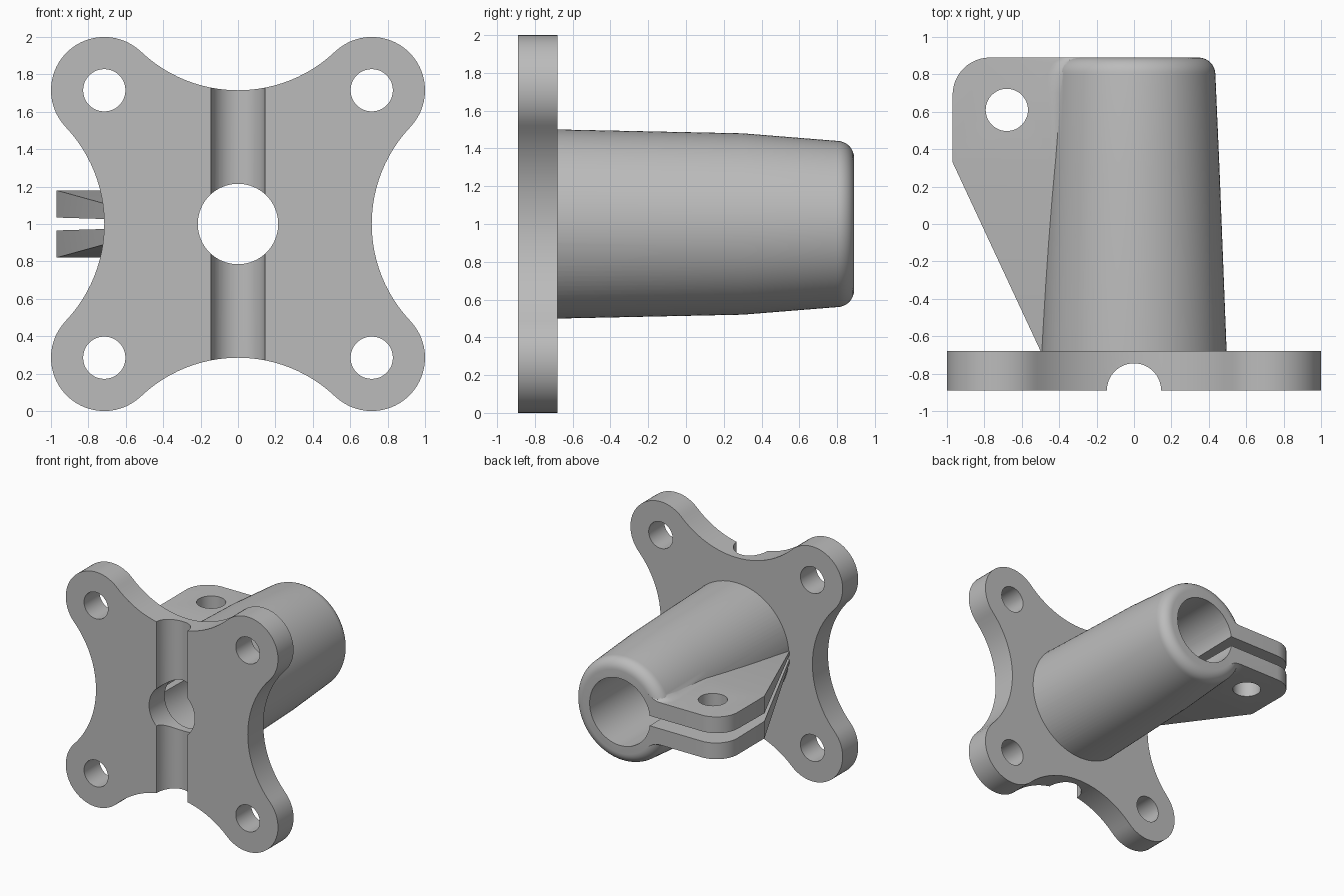
import bpy, bmesh, math
from mathutils import Vector, Matrix

if "Cube" in bpy.data.objects:
    bpy.data.objects.remove(bpy.data.objects["Cube"])

grey = bpy.data.materials.new("light_grey")
grey.diffuse_color = (0.5, 0.5, 0.5, 1)
grey.use_nodes = True
grey.node_tree.nodes["Principled BSDF"].inputs["Base Color"].default_value = grey.diffuse_color


def make(name, bm):
    bmesh.ops.recalc_face_normals(bm, faces=bm.faces)
    me = bpy.data.meshes.new(name)
    bm.to_mesh(me)
    bm.free()
    ob = bpy.data.objects.new(name, me)
    me.materials.append(grey)
    bpy.context.collection.objects.link(ob)
    return ob


def loft(name, rings):
    """Closed solid through rings holding equal numbers of points."""
    bm = bmesh.new()
    vs = [[bm.verts.new(p) for p in r] for r in rings]
    n = len(vs[0])
    for a, b in zip(vs, vs[1:]):
        for i in range(n):
            j = (i + 1) % n
            bm.faces.new((a[i], a[j], b[j], b[i]))
    bm.faces.new(vs[0])
    bm.faces.new(vs[-1])
    return make(name, bm)


def cylinder(name, centre, radius, length, axis, segments=64):
    bm = bmesh.new()
    rot = Vector((0, 0, 1)).rotation_difference(Vector(axis)).to_matrix().to_4x4()
    bmesh.ops.create_cone(bm, cap_ends=True, segments=segments, radius1=radius,
                          radius2=radius, depth=length,
                          matrix=Matrix.Translation(centre) @ rot)
    return make(name, bm)


def combine(target, other, operation):
    mod = target.modifiers.new(operation, 'BOOLEAN')
    mod.operation, mod.solver, mod.object = operation, 'EXACT', other
    bpy.context.view_layer.objects.active = target
    bpy.ops.object.modifier_apply(modifier=mod.name)
    bpy.data.objects.remove(other)


def arc(cx, cz, r, a0, a1, n):
    return [(cx + r * math.cos(a0 + (a1 - a0) * i / n),
             cz + r * math.sin(a0 + (a1 - a0) * i / n)) for i in range(n + 1)]


# Mounting plate: four round lobes joined by tangent concave arcs
LOBE, C = 0.285, 0.715
R = (2 * C * C - C * C - LOBE ** 2) / (2 * LOBE)      # concave radius
t = math.atan2(C, R)
quarter = arc(C + R, 0, R, math.pi + t, math.pi - t, 24)
quarter += arc(C, C, LOBE, -t, math.pi / 2 + t, 28)[1:-1]
outline = []
for k in range(4):
    m = Matrix.Rotation(k * math.pi / 2, 2)
    outline += [m @ Vector(p) for p in quarter]
bracket = loft("clamp_bracket", [[(p.x, y, p.y + 1) for p in outline] for y in (-0.89, -0.68)])

# Tapered clamp tube with a rounded rim
profile = [(-0.75, 0.498, 0.502), (0.3, 0.457, 0.48), (0.8, 0.435, 0.44)]
for i in range(1, 9):
    a = i * math.pi / 16
    drop = 0.09 * (1 - math.cos(a))
    profile.append((0.8 + 0.09 * math.sin(a), 0.435 - drop, 0.44 - drop))
tube = loft("tube", [[(rx * math.cos(a), y, 1 + rz * math.sin(a))
                      for a in (2 * math.pi * i / 96 for i in range(96))]
                     for y, rx, rz in profile])


# Clamp ear with a sloping web running down to the plate
def half_height(y):
    return 0.18 if y >= 0.33 else 0.05 + 0.13 * (y + 0.68) / 1.01


web = [(-0.2, -0.7), (-0.49, -0.7), (-0.97, 0.33), (-0.2, 0.33)]
ear_top = arc(-0.77, 0.69, 0.2, math.pi, math.pi / 2, 12) + [(-0.2, 0.89)]
bm = bmesh.new()
sides = []
for s in (1, -1):
    w = [bm.verts.new((x, y, 1 + s * half_height(y))) for x, y in web]
    e = [bm.verts.new((x, y, 1 + s * half_height(y))) for x, y in ear_top]
    bm.faces.new(w)
    bm.faces.new([w[3], w[2]] + e)
    sides.append(w[:3] + e + [w[3]])
for i in range(len(sides[0])):
    j = (i + 1) % len(sides[0])
    bm.faces.new((sides[0][i], sides[0][j], sides[1][j], sides[1][i]))
ear = make("ear", bm)

# Blends between ear and tube, above and below
blends = []
for s in (1, -1):
    rings = []
    for y, rad, r in ((-0.6, 0.488, 0.01), (0.33, 0.452, 0.04), (0.7, 0.436, 0.1),
                      (0.8, 0.432, 0.12), (0.86, 0.40, 0.14), (0.89, 0.35, 0.16)):
        h = half_height(y)
        cz = h + r
        cx = -math.sqrt((rad + r) ** 2 - cz ** 2)
        pts = [(-0.22, h - 0.04), (cx, h - 0.04)]
        pts += arc(cx, cz, r, -math.pi / 2, math.atan2(-cz, -cx), 8)
        rings.append([(x, y, 1 + s * z) for x, z in pts])
    blends.append(loft("blend", rings))

for part in [tube, ear] + blends:
    combine(bracket, part, 'UNION')

# Bore, narrower front hole, front groove and bolt holes
cutters = [cylinder("bore", (0, 0.16, 1), 0.285, 1.68, (0, 1, 0)),
           cylinder("front_hole", (0, -0.7, 1), 0.215, 0.6, (0, 1, 0)),
           cylinder("groove", (0, -0.89, 1), 0.145, 2.4, (0, 0, 1)),
           cylinder("ear_hole", (-0.68, 0.61, 1), 0.113, 0.8, (0, 0, 1), 48)]
for sx in (-1, 1):
    for sz in (-1, 1):
        cutters.append(cylinder("bolt_hole", (sx * C, -0.785, 1 + sz * C), 0.113, 0.5, (0, 1, 0), 48))
# Clamp slot, widening towards the open end
cutters.append(loft("slot", [[(x, y, 1 + z) for x, z in ((-1.2, -h), (-0.1, -h), (-0.1, h), (-1.2, h))]
                             for y, h in ((-0.68, 0.02), (1.0, 0.044))]))
for cutter in cutters:
    combine(bracket, cutter, 'DIFFERENCE')

bpy.ops.object.select_all(action='DESELECT')
bracket.select_set(True)
bpy.context.view_layer.objects.active = bracket
bpy.ops.object.shade_smooth_by_angle(angle=math.radians(25))
